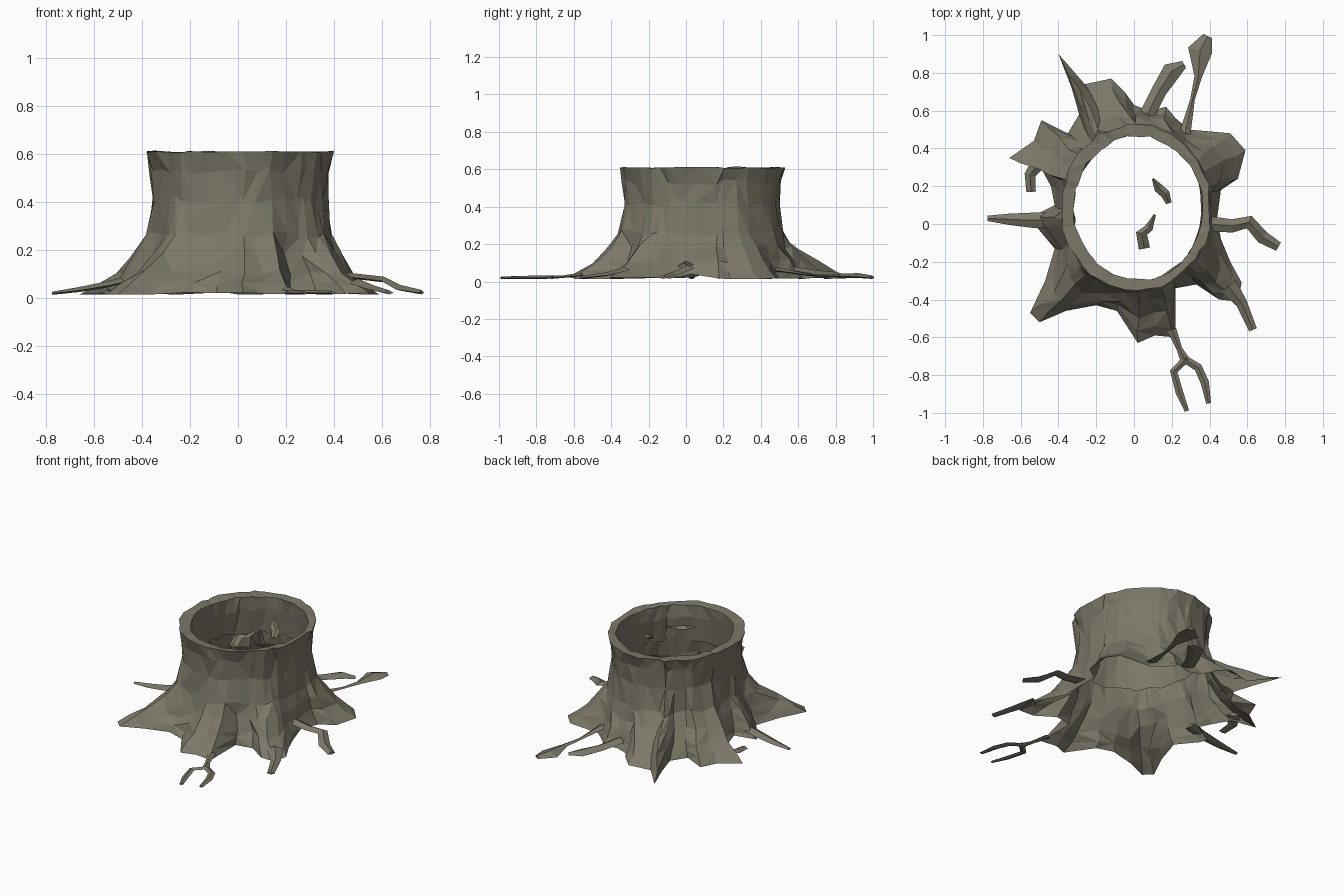
import bpy, math, random
from mathutils import Vector

random.seed(7)
TAU = 2 * math.pi
CX, CY = 0.01, 0.085

bark = bpy.data.materials.new("bark")
bark.diffuse_color = (0.2, 0.185, 0.14, 1)


def make(name, verts, faces):
    me = bpy.data.meshes.new(name)
    me.from_pydata([tuple(v) for v in verts], [], faces)
    me.materials.append(bark)
    me.update()
    ob = bpy.data.objects.new(name, me)
    bpy.context.collection.objects.link(ob)
    return ob


def jit(a):
    return random.uniform(-a, a)


# Footprint of the flared base, counter-clockwise from the east side
BASE = [(.46, .18), (.55, .24), (.59, .39), (.51, .48), (.29, .50), (.22, .56),
        (.17, .62), (.08, .60), (0, .63), (-.05, .70), (-.12, .77), (-.26, .74),
        (-.40, .90), (-.33, .72), (-.29, .58), (-.35, .48), (-.49, .55),
        (-.53, .44), (-.66, .35), (-.50, .31), (-.44, .20), (-.42, .10),
        (-.54, .04), (-.52, -.01), (-.42, -.13), (-.47, -.30), (-.55, -.47),
        (-.50, -.52), (-.36, -.46), (-.20, -.43), (-.09, -.46), (.02, -.63),
        (.11, -.59), (.22, -.60), (.22, -.34), (.33, -.32), (.45, -.40),
        (.55, -.41), (.57, -.31), (.51, -.20), (.46, -.08), (.44, .03)]
N = len(BASE)
angs = sorted(math.atan2((y - CY) / .44, (x - CX) / .40) % TAU for x, y in BASE)
angs = [.75 * a + .25 * (angs[0] + TAU * i / N) for i, a in enumerate(angs)]

# Rings: height, half-width x, half-width y, share of base footprint, jitter
RINGS = [(.018, .38, .42, 1.0, 0), (.055, .38, .42, .80, .008),
         (.11, .38, .42, .55, .012), (.18, .375, .415, .31, .012),
         (.26, .37, .412, .12, .010), (.41, .362, .405, .04, .007),
         (.53, .372, .415, .03, .008), (.61, .395, .435, .02, .010),
         (.605, .338, .380, 0, .008), (.52, .340, .384, 0, .006),
         (.36, .357, .399, .02, .004)]

# Hollow trunk: outer wall, rim and inner lip in one loft
verts, faces = [], []
for k, (z, sx, sy, f, j) in enumerate(RINGS):
    for (bx, by), a in zip(BASE, angs):
        tx, ty = CX + sx * math.cos(a), CY + sy * math.sin(a)
        if k >= 8:
            tx += .012
        far = math.hypot(bx - CX, by - CY)
        if k == 0:
            dz = jit(.006) + (.02 if far < .44 else 0)
        else:
            dz = jit(.004 if k in (7, 8) else min(.015, z * .15))
        verts.append((tx + (bx - tx) * f + jit(j), ty + (by - ty) * f + jit(j), z + dz))
for k in range(len(RINGS) - 1):
    for i in range(N):
        a, b = k * N + i, k * N + (i + 1) % N
        c, d = b + N, a + N
        if random.random() < .5:
            faces += [(a, b, c), (a, c, d)]
        else:
            faces += [(a, b, d), (b, c, d)]
make("hollow_trunk", verts, faces)


# Thin roots: flattened ridge sections along a path of (x, y, z, half width)
def root(name, path):
    v, fc = [], []
    for i, (x, y, z, w) in enumerate(path):
        p, q = path[max(i - 1, 0)], path[min(i + 1, len(path) - 1)]
        d = Vector((q[0] - p[0], q[1] - p[1], 0)).normalized()
        s = Vector((-d.y, d.x, 0)) * w
        c = Vector((x, y, z))
        v += [c + s, c + Vector((0, 0, min(.02, w * .5))), c - s, c - Vector((0, 0, .006))]
    for i in range(len(path) - 1):
        for j in range(4):
            a, b = i * 4 + j, i * 4 + (j + 1) % 4
            fc.append((a, b, b + 4, a + 4))
    e = len(v) - 4
    fc += [(3, 2, 1, 0), (e, e + 1, e + 2, e + 3)]
    make(name, v, fc)


root("east_root", [(.41, 0, .09, .04), (.52, -.01, .08, .035), (.61, .01, .07, .035),
                   (.68, -.07, .035, .035), (.765, -.12, .02, .025)])
root("west_root", [(-.42, .02, .08, .04), (-.54, .02, .05, .04), (-.66, .025, .03, .03),
                   (-.775, .03, .018, .014)])
root("north_long_root", [(.27, .48, .06, .03), (.31, .66, .035, .012), (.34, .78, .03, .02),
                         (.35, .92, .025, .065), (.39, .995, .02, .025)])
root("north_root", [(.07, .58, .06, .04), (.13, .70, .04, .04), (.20, .81, .03, .05),
                    (.265, .845, .02, .02)])
root("south_east_root", [(.50, -.33, .06, .05), (.57, -.42, .035, .03), (.63, -.56, .02, .022)])
root("south_root", [(.20, -.56, .035, .025), (.24, -.66, .025, .015), (.27, -.72, .02, .025)])
root("south_fork_left", [(.28, -.71, .022, .02), (.21, -.78, .02, .02), (.24, -.89, .02, .02),
                         (.28, -.99, .02, .012)])
root("south_fork_right", [(.26, -.71, .022, .02), (.34, -.76, .02, .022),
                          (.375, -.84, .02, .022), (.395, -.95, .02, .013)])
root("west_side_root", [(-.50, .33, .05, .04), (-.55, .26, .03, .03), (-.545, .17, .02, .025)])


# Small loose splinters inside the hollow
root("splinter_front", [(.055, -.13, .54, .03), (.04, -.05, .57, .03), (.08, -.02, .57, .022),
                        (.11, .05, .60, .006)])
root("splinter_back", [(.10, .24, .60, .006), (.13, .19, .57, .025), (.165, .16, .56, .025),
                       (.185, .11, .54, .015)])
